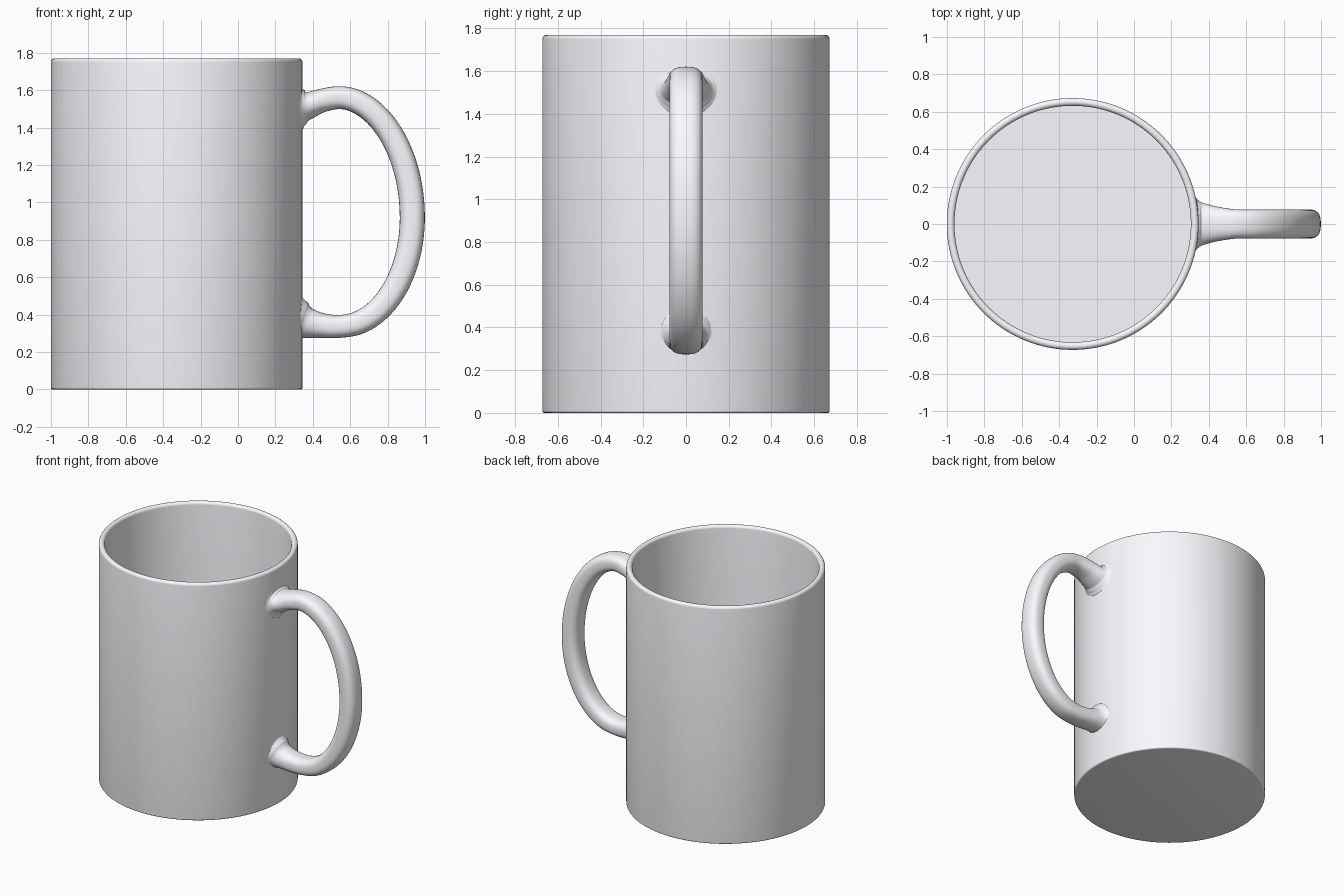
import bpy, bmesh, math
from mathutils import Vector

if "Cube" in bpy.data.objects:
    bpy.data.objects.remove(bpy.data.objects["Cube"])

CX, R, RI, H, FLOOR = -0.328, 0.673, 0.632, 1.77, 0.05

# pale glazed ceramic
glaze = bpy.data.materials.new("glaze")
glaze.diffuse_color = (0.95, 0.97, 1.0, 1.0)
glaze.use_nodes = True
glaze.node_tree.nodes["Principled BSDF"].inputs["Base Color"].default_value = glaze.diffuse_color


def make_object(name, bm):
    bmesh.ops.recalc_face_normals(bm, faces=bm.faces)
    mesh = bpy.data.meshes.new(name)
    bm.to_mesh(mesh)
    bm.free()
    mesh.materials.append(glaze)
    obj = bpy.data.objects.new(name, mesh)
    bpy.context.collection.objects.link(obj)
    bpy.ops.object.select_all(action='DESELECT')
    obj.select_set(True)
    bpy.context.view_layer.objects.active = obj
    bpy.ops.object.shade_smooth_by_angle(angle=math.radians(40))
    return obj


def loft(bm, rings):
    # skin a list of closed rings and cap both ends
    rings = [[bm.verts.new(p) for p in ring] for ring in rings]
    n = len(rings[0])
    for a, b in zip(rings, rings[1:]):
        for i in range(n):
            j = (i + 1) % n
            bm.faces.new((a[i], a[j], b[j], b[i]))
    bm.faces.new(rings[0][::-1])
    bm.faces.new(rings[-1])


def arc(r, z, rad, a0, a1, n):
    angles = [math.radians(a0 + (a1 - a0) * i / n) for i in range(n + 1)]
    return [(r + rad * math.cos(a), z + rad * math.sin(a)) for a in angles]


# cup: hollow body with rounded rim and softened base edge
w = (R - RI) / 2
profile = (arc(R - 0.01, 0.01, 0.01, -90, 0, 4)
           + arc(R - w, H - w, w, 0, 180, 12) + [(RI, FLOOR)])
bm = bmesh.new()
N = 128
loft(bm, [[(CX + r * math.cos(2 * math.pi * i / N), r * math.sin(2 * math.pi * i / N), z)
           for i in range(N)] for r, z in profile])
make_object("cup_body", bm)

# handle: x, z, half thickness, half width along the centre line
top_root = [(0.333, 1.515, 0.150, 0.165), (0.346, 1.515, 0.118, 0.142),
            (0.358, 1.516, 0.090, 0.124), (0.385, 1.521, 0.071, 0.110),
            (0.45, 1.545, 0.063, 0.092)]
low_root = [(0.45, 0.341, 0.067, 0.082), (0.385, 0.352, 0.079, 0.090),
            (0.358, 0.359, 0.092, 0.100), (0.346, 0.362, 0.112, 0.116),
            (0.333, 0.363, 0.140, 0.140)]
bow = []
for i in range(13):
    a = math.radians(90 - 15 * i)
    c, s = max(math.cos(a), 0.0), math.sin(a)
    x = 0.545 + 0.387 * c ** (1.06 if s > 0 else 1.0)
    z = 0.92 + (0.64 if s > 0 else 0.583) * s
    bow.append((x, z, 0.061 + 0.006 * c, 0.078))


def smooth_path(pts, steps):
    # Catmull-Rom interpolation
    ext = [2 * pts[0] - pts[1]] + pts + [2 * pts[-1] - pts[-2]]
    out = []
    for a, b, c, d in zip(ext, ext[1:], ext[2:], ext[3:]):
        for s in range(steps):
            t = s / steps
            out.append(0.5 * (2 * b + (c - a) * t + (2 * a - 5 * b + 4 * c - d) * t * t
                              + (3 * b - a - 3 * c + d) * t ** 3))
    return out + [pts[-1]]


def power(v, e):
    return math.copysign(abs(v) ** e, v)


pts = smooth_path([Vector(p) for p in top_root + bow + low_root], 5)
rings, M = [], 40
for k, p in enumerate(pts):
    a, b = pts[max(k - 1, 0)], pts[min(k + 1, len(pts) - 1)]
    t = Vector((b[0] - a[0], b[1] - a[1])).normalized()
    # near the roots the section turns oval and wraps round the cup wall
    root = min(max((0.5 - p[0]) / 0.15, 0.0), 1.0)
    e = 0.75 + 0.25 * root
    ring = []
    for i in range(M):
        ang = 2 * math.pi * i / M
        u, y = p[2] * power(math.cos(ang), e), p[3] * power(math.sin(ang), e)
        wrap = root * (math.sqrt(R * R - y * y) - R)
        ring.append((p[0] - t.y * u + wrap, y, p[1] + t.x * u))
    rings.append(ring)
bm = bmesh.new()
loft(bm, rings)
make_object("handle", bm)
